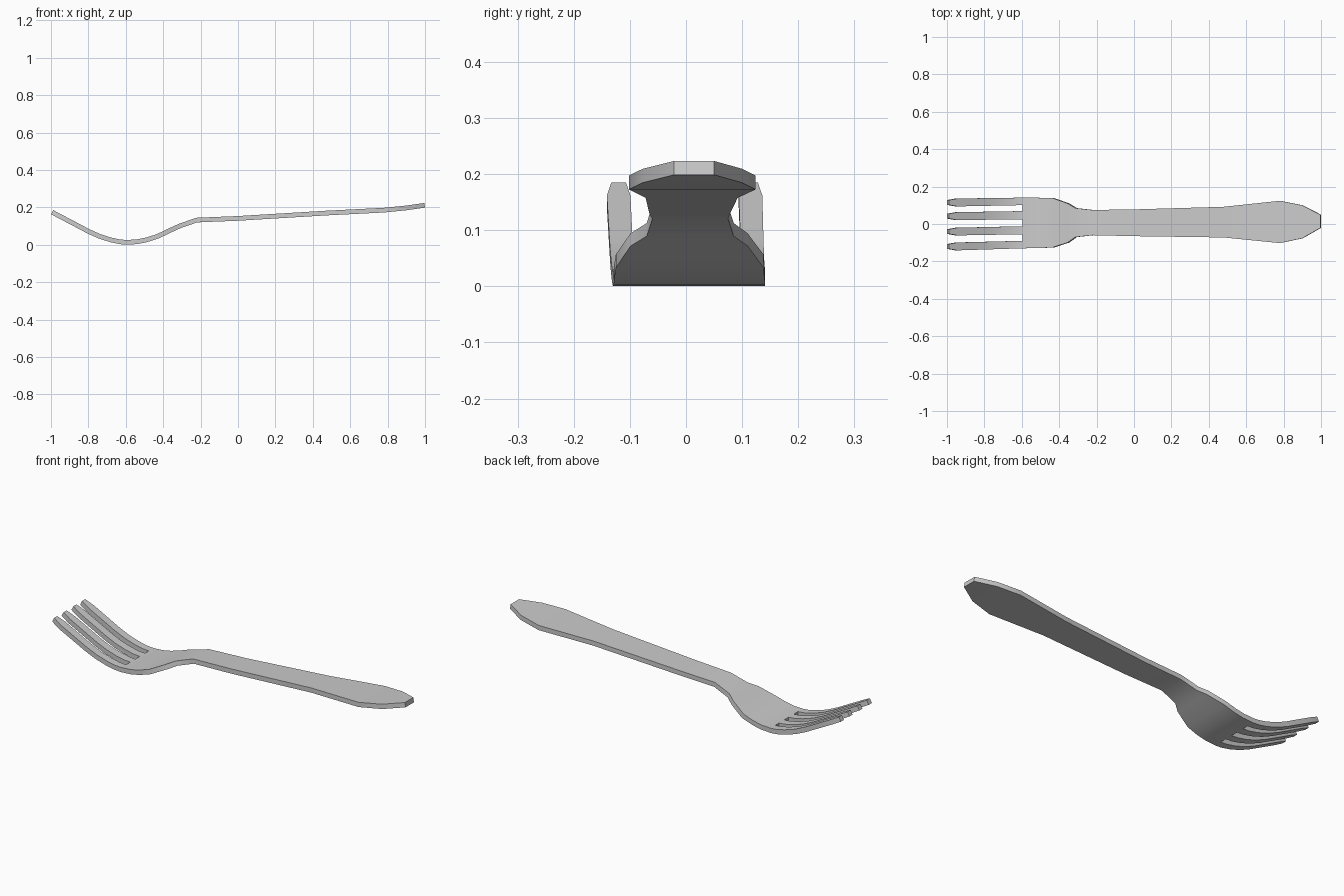
import bpy, bmesh

if "Cube" in bpy.data.objects:
    bpy.data.objects.remove(bpy.data.objects["Cube"])

# Cross-sections of the solid part: x, centre z, upper y, lower y
BODY = [(-0.595, 0.0130, 0.141, -0.130), (-0.54, 0.016, 0.141, -0.129),
        (-0.49, 0.026, 0.140, -0.128), (-0.43, 0.045, 0.138, -0.125),
        (-0.35, 0.083, 0.110, -0.099), (-0.31, 0.101, 0.085, -0.070),
        (-0.22, 0.132, 0.075, -0.060), (0.0, 0.141, 0.078, -0.065),
        (0.48, 0.170, 0.092, -0.072), (0.78, 0.185, 0.124, -0.102),
        (0.90, 0.197, 0.100, -0.077), (0.998, 0.211, 0.050, -0.021)]

# Side profile of the tines: x, centre z
TINE = [(-0.63, 0.0155), (-0.68, 0.026), (-0.74, 0.045), (-0.80, 0.072),
        (-0.87, 0.109), (-0.95, 0.151), (-0.994, 0.174)]

# Tine edges across the fork, at the root and near the tip
ROOT = [0.141, 0.101, 0.069, 0.025, -0.012, -0.055, -0.090, -0.130]
TIP = [0.136, 0.094, 0.063, 0.021, -0.020, -0.061, -0.099, -0.141]

bm = bmesh.new()


def row(x, z, ys):
    return [bm.verts.new((x, y, z)) for y in ys]


def bridge(a, b, step):
    for i in range(0, len(ROOT) - 1, step):
        bm.faces.new((a[i], a[i + 1], b[i + 1], b[i]))


# Bowl and handle
fractions = [(y - ROOT[-1]) / (ROOT[0] - ROOT[-1]) for y in ROOT]
rows = [row(x, z, [lo + f * (hi - lo) for f in fractions]) for x, z, hi, lo in BODY]
for a, b in zip(rows, rows[1:]):
    bridge(a, b, 1)

# Four tines, narrowed at the tip
prev = rows[0]
for x, z in TINE:
    t = min(1, (-0.595 - x) / 0.355)
    inset = 0.008 if x < -0.96 else 0
    ys = [r + t * (e - r) + (inset if i % 2 else -inset)
          for i, (r, e) in enumerate(zip(ROOT, TIP))]
    cur = row(x, z, ys)
    bridge(cur, prev, 2)
    prev = cur

bmesh.ops.recalc_face_normals(bm, faces=bm.faces)
mesh = bpy.data.meshes.new("fork")
bm.to_mesh(mesh)
bm.free()
fork = bpy.data.objects.new("fork", mesh)
bpy.context.collection.objects.link(fork)

# Sheet thickness
solid = fork.modifiers.new("thickness", 'SOLIDIFY')
solid.thickness = 0.025
solid.offset = 0
bpy.context.view_layer.objects.active = fork
fork.select_set(True)
bpy.ops.object.modifier_apply(modifier="thickness")
bpy.ops.object.shade_smooth_by_angle(angle=0.6)
